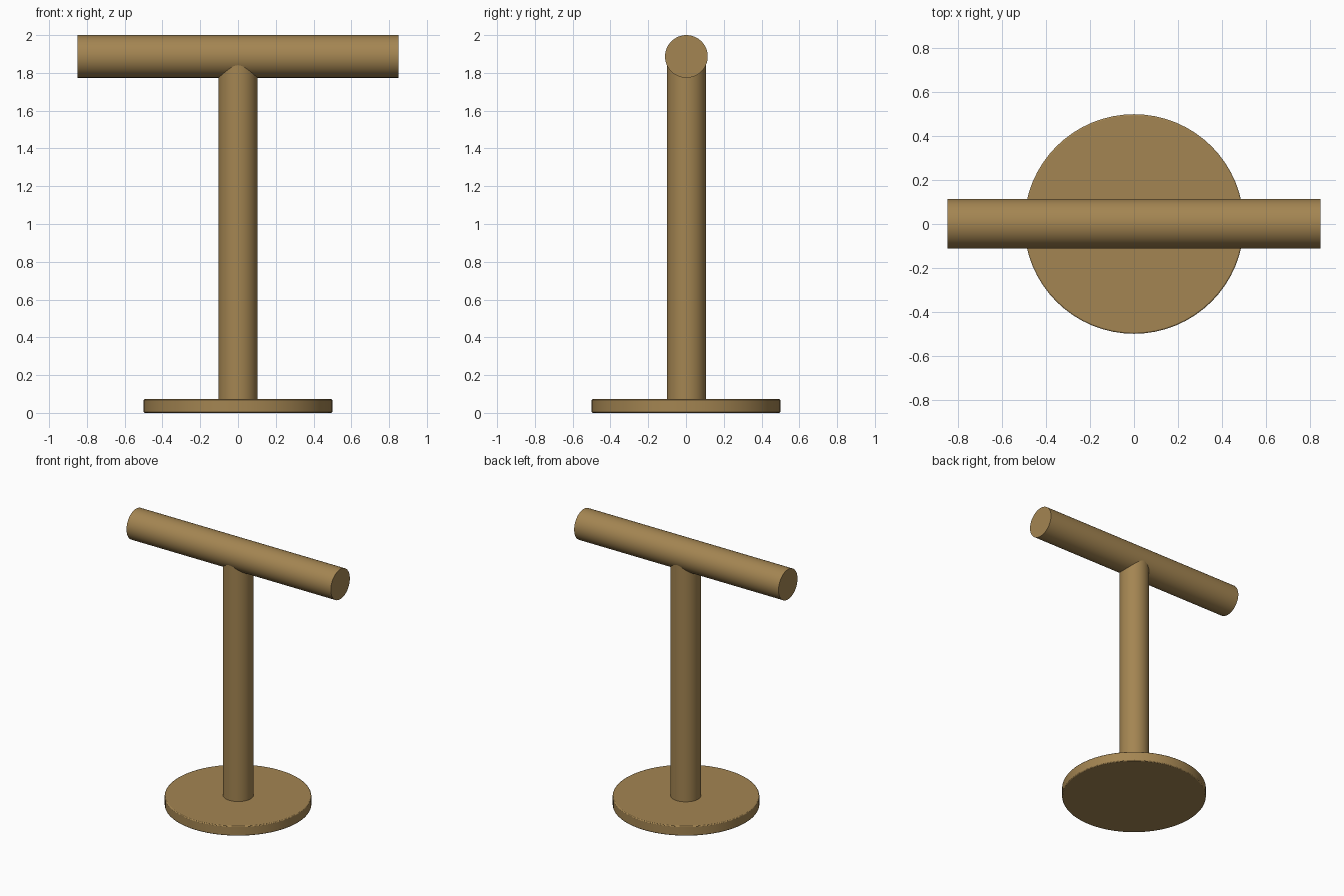
import bpy, math

if "Cube" in bpy.data.objects:
    bpy.data.objects.remove(bpy.data.objects["Cube"])

wood = bpy.data.materials.new("tan_wood")
wood.diffuse_color = (0.37, 0.235, 0.084, 1)
wood.use_nodes = True
wood.node_tree.nodes["Principled BSDF"].inputs["Base Color"].default_value = wood.diffuse_color


def rod(name, radius, length, centre, rotation=(0, 0, 0), bevel=0.0, sides=64):
    """Smooth-sided cylinder with sharp caps and an optional softened rim."""
    bpy.ops.mesh.primitive_cylinder_add(vertices=sides, radius=radius, depth=length,
                                        location=centre, rotation=rotation)
    ob = bpy.context.object
    ob.name = name
    ob.data.materials.append(wood)
    bpy.ops.object.shade_smooth_by_angle(angle=math.radians(35))
    if bevel:
        mod = ob.modifiers.new("soft_rim", 'BEVEL')
        mod.width = bevel
        mod.segments = 2
        mod.limit_method = 'ANGLE'
    return ob


# Round foot plate
rod("base_disc", 0.5, 0.073, (0, 0, 0.0365), bevel=0.006)
# Upright, sunk into the plate and ending inside the crossbar
rod("post", 0.104, 1.84, (0, 0.003, 0.96))
# Horizontal crossbar
rod("crossbar", 0.113, 1.7, (0, 0.002, 1.887), rotation=(0, math.pi / 2, 0))
